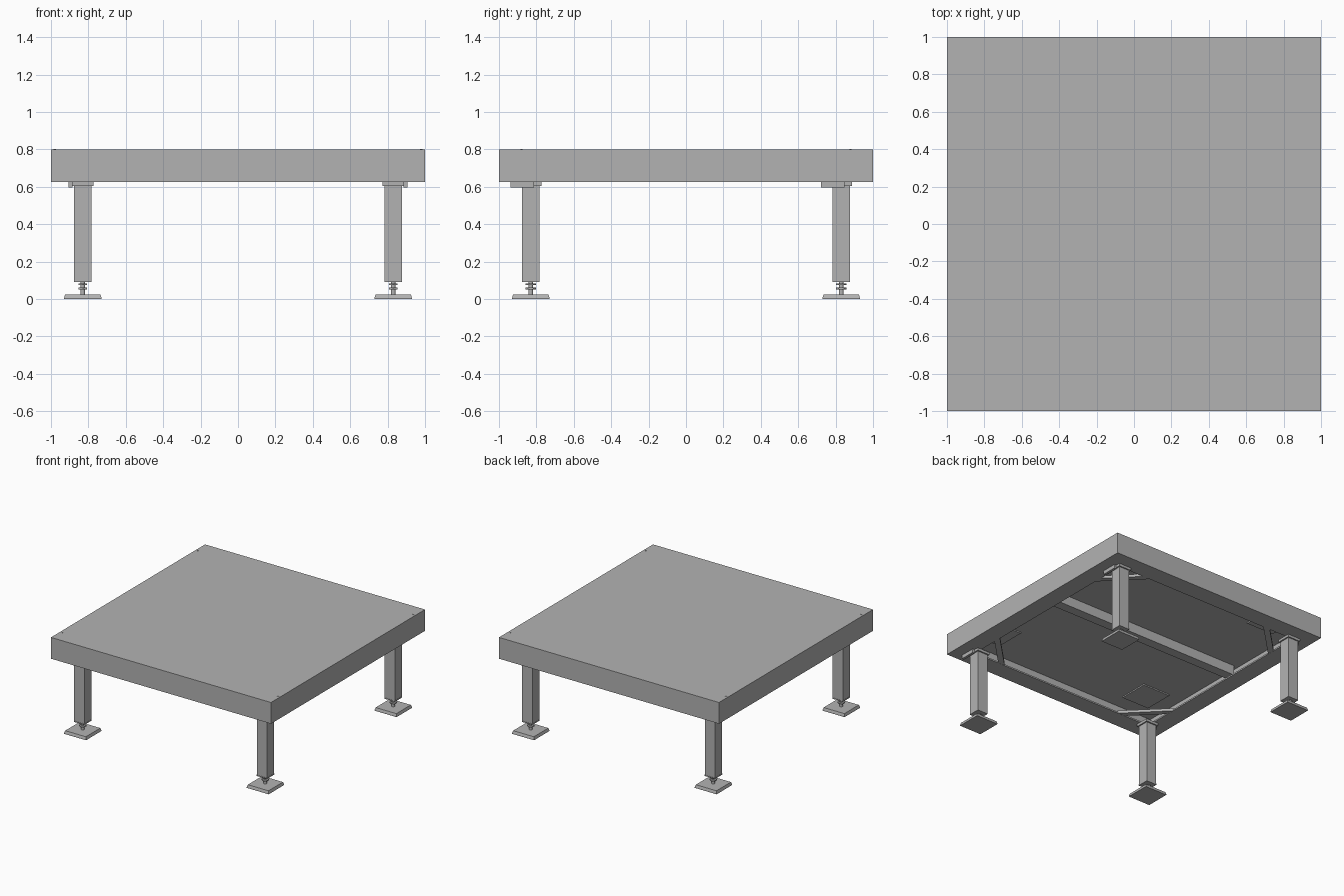
import bpy, bmesh, math
from mathutils import Matrix

cube = bpy.data.objects.get("Cube")
if cube:
    bpy.data.objects.remove(cube, do_unlink=True)

grey = bpy.data.materials.new("steel_grey")
grey.use_nodes = True
grey.diffuse_color = (0.45, 0.45, 0.45, 1)
grey.node_tree.nodes["Principled BSDF"].inputs["Base Color"].default_value = grey.diffuse_color


def finish(name, bm):
    bmesh.ops.recalc_face_normals(bm, faces=bm.faces)
    mesh = bpy.data.meshes.new(name)
    bm.to_mesh(mesh)
    bm.free()
    mesh.materials.append(grey)
    ob = bpy.data.objects.new(name, mesh)
    bpy.context.collection.objects.link(ob)
    return ob


def turned(name, profile, sides=4, at=(0, 0)):
    """Sweep (half width, height) points around a vertical axis and cap the ends."""
    bm = bmesh.new()
    reach = 1 / math.cos(math.pi / sides)
    rings = []
    for half, z in profile:
        ring = []
        for i in range(sides):
            a = (i + 0.5) * math.tau / sides
            ring.append(bm.verts.new((at[0] + half * reach * math.cos(a),
                                      at[1] + half * reach * math.sin(a), z)))
        rings.append(ring)
    for low, high in zip(rings, rings[1:]):
        for i in range(sides):
            j = (i + 1) % sides
            bm.faces.new((low[i], low[j], high[j], high[i]))
    bm.faces.new(rings[0])
    bm.faces.new(rings[-1])
    return finish(name, bm)


def box(name, centre, size, turn=0):
    bm = bmesh.new()
    bmesh.ops.create_cube(bm, size=1, matrix=Matrix.Translation(centre)
                          @ Matrix.Rotation(turn, 4, "Z") @ Matrix.Diagonal((*size, 1)))
    return finish(name, bm)


# Platform: thin deck, outer walls and an inward flange in one folded section
turned("platform", [(1, 0.80), (1, 0.625), (0.85, 0.625), (0.85, 0.637),
                    (0.988, 0.637), (0.988, 0.79)])

# Stiffener under the deck
box("centre_beam", (0, 0, 0.75), (1.9, 0.08, 0.08))

for sx, side in ((1, "left"), (-1, "right")):
    for sy, end in ((-1, "front"), (1, "back")):
        tag = f"{end}_{side}"
        x, y = sx * 0.83, sy * 0.83

        # Leg with its top plate and end cap
        turned("leg_" + tag, [(0.046, 0.10), (0.046, 0.605)], at=(x, y))
        turned("leg_cap_" + tag, [(0.048, 0.092), (0.048, 0.10)], at=(x, y))
        turned("leg_plate_" + tag, [(0.057, 0.605), (0.057, 0.626)], at=(x, y))

        # Levelling foot: pad, threaded stem and two hexagonal nuts
        turned("foot_pad_" + tag, [(0.1, 0), (0.1, 0.006), (0.094, 0.025)], at=(x, y))
        stem = turned("foot_stem_" + tag, [(0.012, 0.02), (0.012, 0.096)], 12, (x, y))
        for p in stem.data.polygons:
            p.use_smooth = abs(p.normal.z) < 0.5
        for n, z in enumerate((0.052, 0.074)):
            turned(f"foot_nut_{n}_{tag}", [(0.024, z), (0.024, z + 0.01)], 6, (x, y))

        # Side tab, corner brace and reinforcing pad under the deck
        box("side_tab_" + tag, (sx * 0.895, y - 0.045, 0.61), (0.02, 0.125, 0.03))
        box("corner_brace_" + tag, (sx * 0.72, sy * 0.72, 0.637), (0.42, 0.045, 0.022),
            -sx * sy * math.pi / 4)
        turned("deck_pad_" + tag, [(0.125, 0.78), (0.125, 0.792)], at=(sx * 0.73, sy * 0.73))

        # Small pin in the deck edge
        turned("deck_pin_" + tag, [(0.006, 0.79), (0.006, 0.802)], 8, (sx * 0.98, sy * 0.88))
